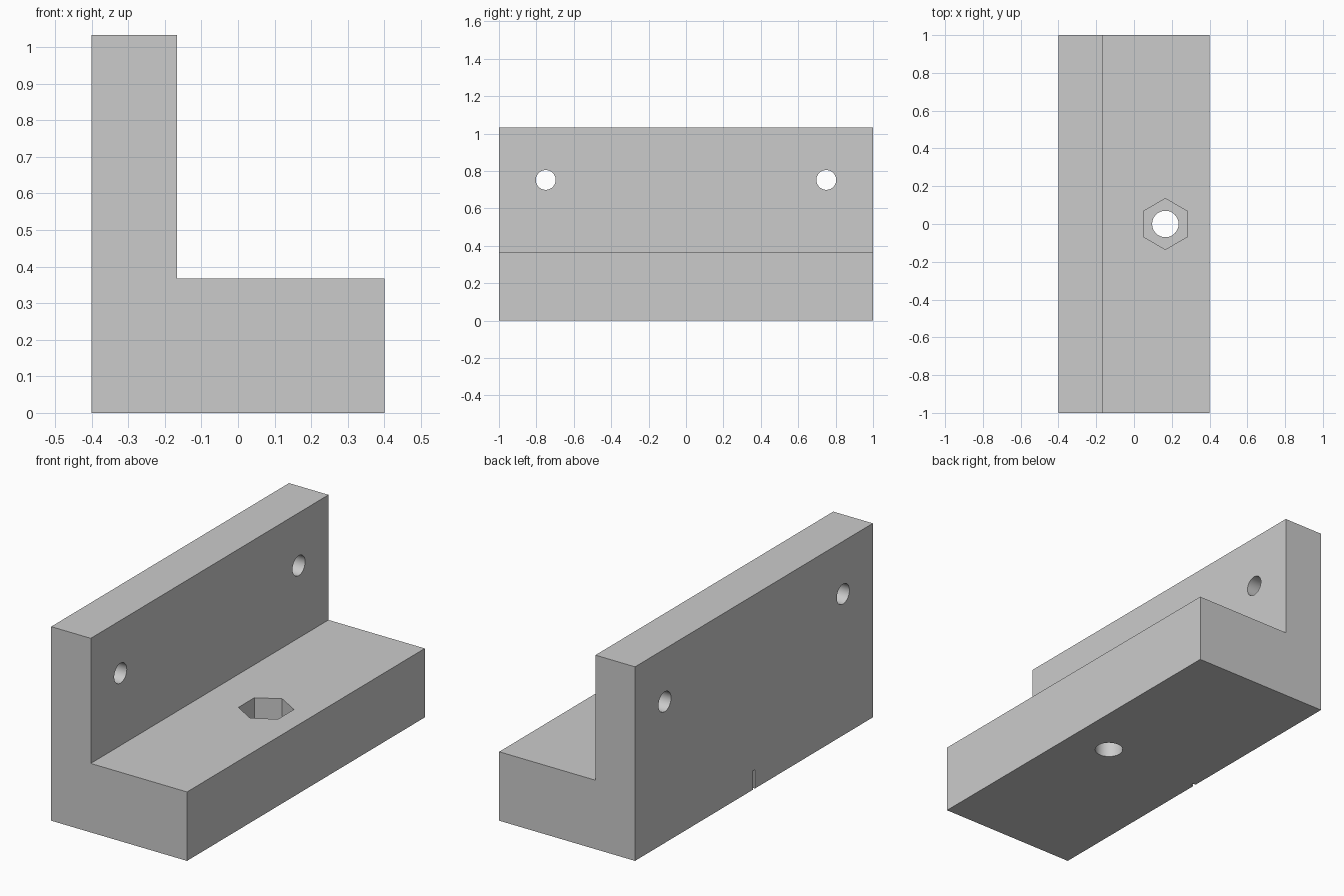
import bpy, bmesh, math
from mathutils import Matrix

cube = bpy.data.objects.get("Cube")
if cube:
    bpy.data.objects.remove(cube, do_unlink=True)

grey = bpy.data.materials.new("light grey")
grey.use_nodes = True
grey.diffuse_color = (0.6, 0.6, 0.6, 1)
grey.node_tree.nodes["Principled BSDF"].inputs["Base Color"].default_value = (0.6, 0.6, 0.6, 1)


def make_object(name, bm):
    bmesh.ops.recalc_face_normals(bm, faces=bm.faces)
    mesh = bpy.data.meshes.new(name)
    bm.to_mesh(mesh)
    bm.free()
    mesh.materials.append(grey)
    obj = bpy.data.objects.new(name, mesh)
    bpy.context.collection.objects.link(obj)
    return obj


def prism(name, sides, radius, depth, matrix):
    bm = bmesh.new()
    bmesh.ops.create_cone(bm, cap_ends=True, segments=sides, radius1=radius,
                          radius2=radius, depth=depth, matrix=matrix)
    return make_object(name, bm)


# L-shaped bracket body, extruded along y
BASE_TOP, WALL_FACE, HEIGHT = 0.367, -0.167, 1.033
profile = [(-0.4, 0), (0.4, 0), (0.4, BASE_TOP), (WALL_FACE, BASE_TOP),
           (WALL_FACE, HEIGHT), (-0.4, HEIGHT)]
bm = bmesh.new()
face = bm.faces.new([bm.verts.new((x, -1, z)) for x, z in profile])
side = bmesh.ops.extrude_face_region(bm, geom=[face])
bmesh.ops.translate(bm, vec=(0, 2, 0),
                    verts=[g for g in side["geom"] if isinstance(g, bmesh.types.BMVert)])
bracket = make_object("angle_bracket", bm)

# Screw holes through the upright wall
cutters = []
for label, y in (("front", -0.75), ("back", 0.75)):
    place = Matrix.Translation((-0.28, y, 0.752)) @ Matrix.Rotation(math.pi / 2, 4, "Y")
    cutters.append(prism(label + "_wall_hole_cutter", 48, 0.053, 0.6, place))

# Bolt hole through the base, with a hexagonal nut pocket above it
BOLT_X, POCKET_DEPTH = 0.166, 0.2
cutters.append(prism("bolt_hole_cutter", 48, 0.07, 1.0, Matrix.Translation((BOLT_X, 0, 0.2))))
hexagon = prism("nut_pocket_cutter", 6, 0.1347, 2 * POCKET_DEPTH,
                Matrix.Translation((BOLT_X, 0, BASE_TOP)))
# Turn the hexagon so that its corners point along y
if max(v.co.x for v in hexagon.data.vertices) > BOLT_X + 0.13:
    hexagon.data.transform(Matrix.Translation((BOLT_X, 0, 0)) @ Matrix.Rotation(math.pi / 6, 4, "Z")
                           @ Matrix.Translation((-BOLT_X, 0, 0)))
cutters.append(hexagon)

# Small centre-mark notch at the foot of the outer wall face
bm = bmesh.new()
bmesh.ops.create_cube(bm, size=1, matrix=Matrix.Translation((-0.4, 0, 0))
                      @ Matrix.Diagonal((0.034, 0.018, 0.2, 1)))
cutters.append(make_object("centre_mark_cutter", bm))

for cutter in cutters:
    mod = bracket.modifiers.new(cutter.name, "BOOLEAN")
    mod.operation = "DIFFERENCE"
    mod.solver = "EXACT"
    mod.object = cutter

# Bake the cuts and drop the cutters
bpy.ops.object.select_all(action="DESELECT")
bracket.select_set(True)
bpy.context.view_layer.objects.active = bracket
for name in [m.name for m in bracket.modifiers]:
    bpy.ops.object.modifier_apply(modifier=name)
for cutter in cutters:
    bpy.data.objects.remove(cutter, do_unlink=True)
bpy.ops.object.shade_smooth_by_angle(angle=math.radians(30))
